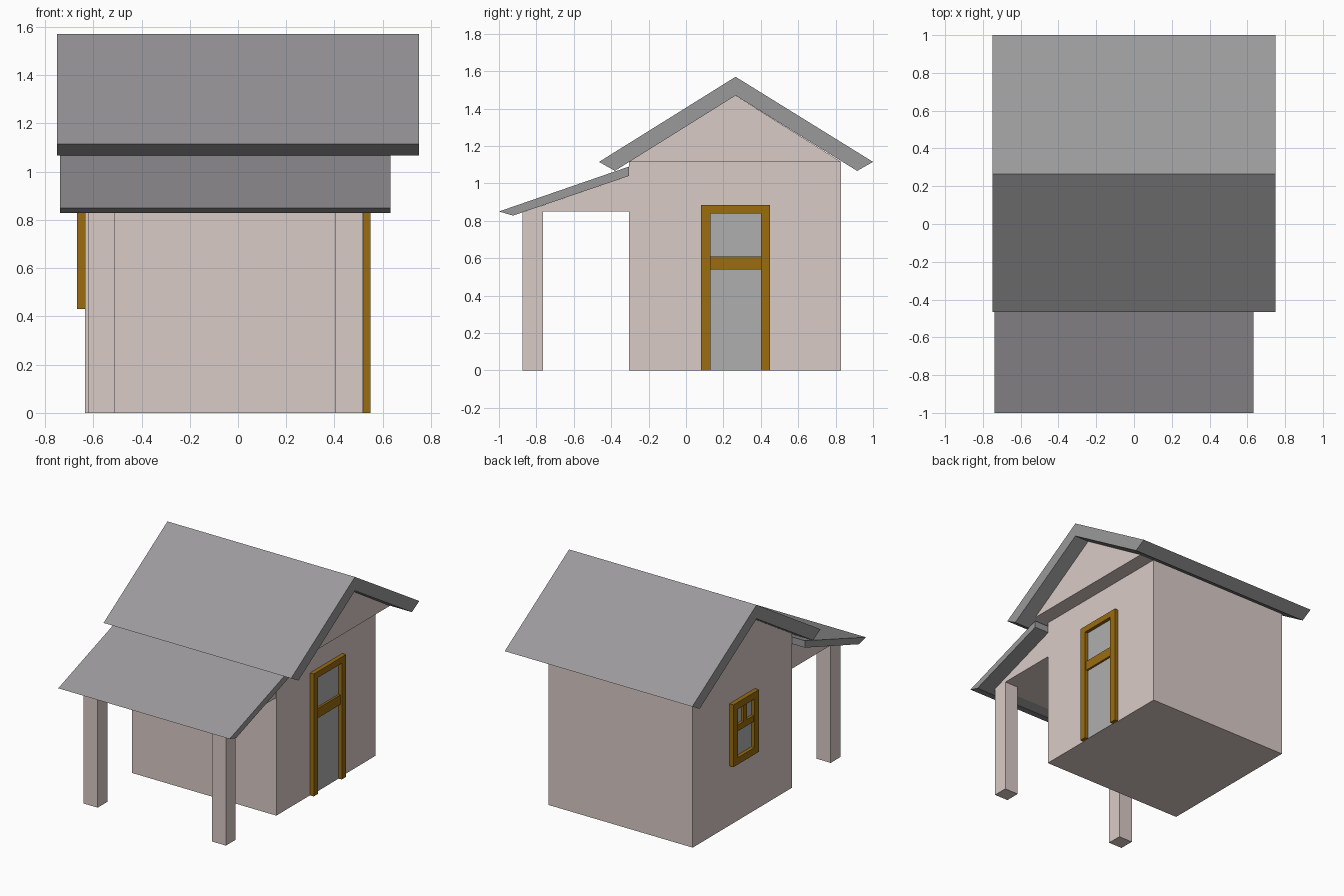
import bpy, bmesh

if "Cube" in bpy.data.objects:
    bpy.data.objects.remove(bpy.data.objects["Cube"])


def material(name, rgb):
    m = bpy.data.materials.new(name)
    m.diffuse_color = (*rgb, 1)
    m.use_nodes = True
    m.node_tree.nodes["Principled BSDF"].inputs["Base Color"].default_value = m.diffuse_color
    return m


WALL = material("plaster", (0.70, 0.60, 0.57))
ROOF = material("roof_grey", (0.33, 0.32, 0.33))
WOOD = material("wood", (0.32, 0.15, 0.005))
GLASS = material("glass_grey", (0.43, 0.43, 0.43))


def prism(name, profile, x0, x1, mat):
    """Extrude a (y, z) profile along x from x0 to x1."""
    bm = bmesh.new()
    face = bm.faces.new([bm.verts.new((x0, y, z)) for y, z in profile])
    out = bmesh.ops.extrude_face_region(bm, geom=[face])["geom"]
    moved = [v for v in out if isinstance(v, bmesh.types.BMVert)]
    bmesh.ops.translate(bm, verts=moved, vec=(x1 - x0, 0, 0))
    bmesh.ops.recalc_face_normals(bm, faces=bm.faces)
    mesh = bpy.data.meshes.new(name)
    bm.to_mesh(mesh)
    bm.free()
    mesh.materials.append(mat)
    ob = bpy.data.objects.new(name, mesh)
    bpy.context.collection.objects.link(ob)
    return ob


def box(name, x, y, z, mat):
    corners = [(y[0], z[0]), (y[1], z[0]), (y[1], z[1]), (y[0], z[1])]
    return prism(name, corners, x[0], x[1], mat)


# House body and the wider gable block above it
box("house_walls", (-0.635, 0.52), (-0.305, 0.83), (0, 1.115), WALL)
prism("gable", [(-0.305, 1.115), (0.83, 1.115), (0.265, 1.47)], -0.64, 0.635, WALL)

# Main pitched roof
prism("main_roof", [(-0.465, 1.115), (-0.38, 1.067), (0.265, 1.47),
                    (0.915, 1.067), (1.0, 1.115), (0.265, 1.57)], -0.75, 0.75, ROOF)

# Porch: sloped roof, filled wedge below it, two posts
prism("porch_roof", [(-1.0, 0.85), (-0.925, 0.828), (-0.305, 1.04),
                     (-0.305, 1.09)], -0.738, 0.633, ROOF)
prism("porch_wedge", [(-0.86, 0.85), (-0.305, 0.85), (-0.305, 1.04)], -0.622, 0.516, WALL)
for side, x in (("left", (-0.622, -0.51)), ("right", (0.405, 0.516))):
    box(f"{side}_post", x, (-0.875, -0.765), (0, 0.85), WALL)

# Door on the right wall
DX = (0.515, 0.55)
box("door_panel", (0.515, 0.525), (0.13, 0.40), (0, 0.84), GLASS)
for side, y in (("front", (0.08, 0.13)), ("back", (0.40, 0.45))):
    box(f"door_{side}_jamb", DX, y, (0, 0.84), WOOD)
box("door_lintel", DX, (0.08, 0.45), (0.84, 0.885), WOOD)
box("door_crossbar", (0.515, 0.54), (0.13, 0.40), (0.54, 0.61), WOOD)

# Window on the left wall
WX = (-0.667, -0.63)
box("window_pane", (-0.642, -0.63), (0.17, 0.36), (0.48, 0.83), GLASS)
for side, y in (("front", (0.12, 0.17)), ("back", (0.36, 0.41))):
    box(f"window_{side}_jamb", WX, y, (0.48, 0.83), WOOD)
for part, z in (("sill", (0.43, 0.48)), ("head", (0.83, 0.88))):
    box(f"window_{part}", WX, (0.12, 0.41), z, WOOD)
box("window_crossbar", (-0.66, -0.63), (0.17, 0.36), (0.665, 0.71), WOOD)
box("window_mullion", (-0.66, -0.63), (0.245, 0.285), (0.71, 0.83), WOOD)
